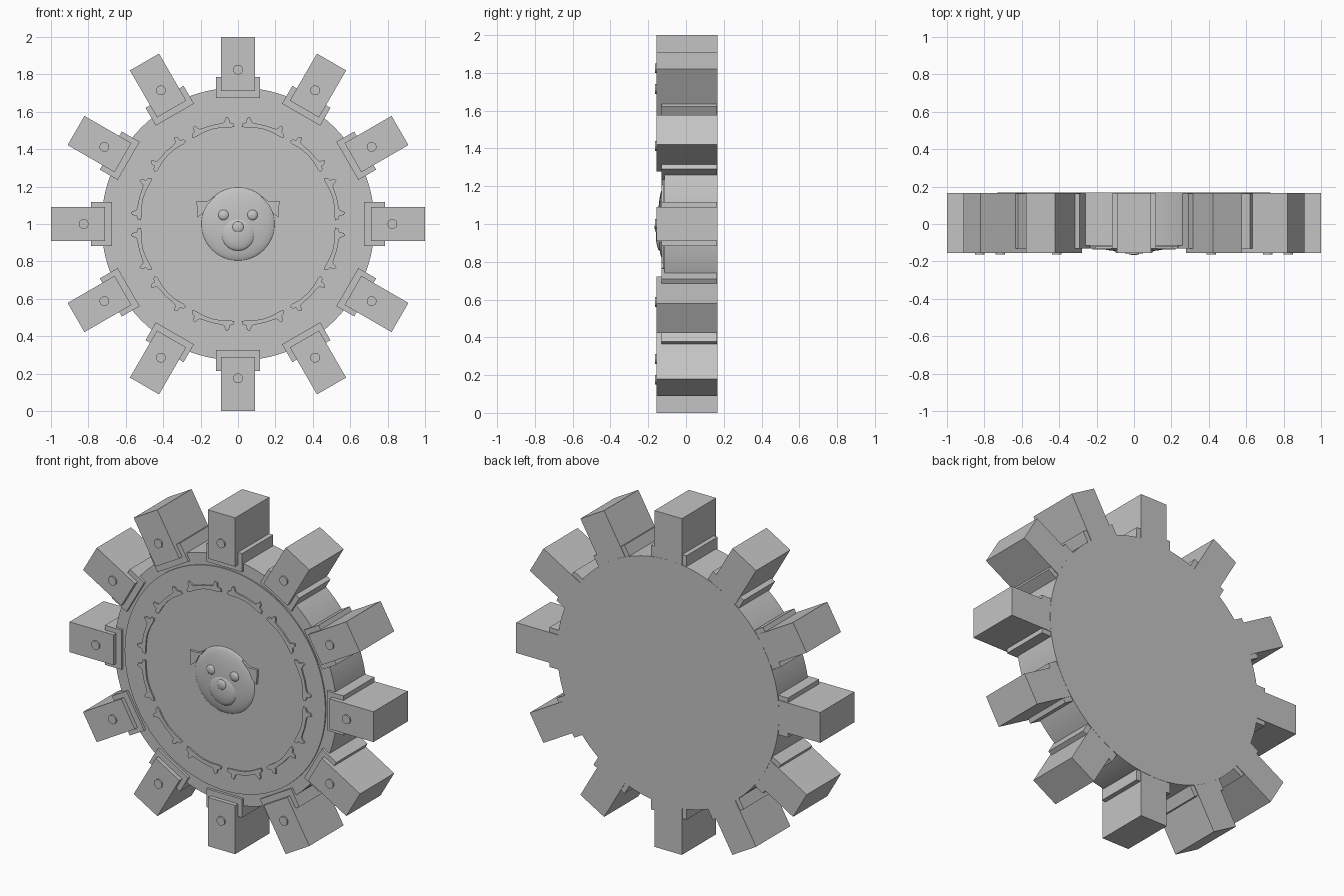
import bpy, bmesh, math
from mathutils import Matrix

cube = bpy.data.objects.get("Cube")
if cube:
    bpy.data.objects.remove(cube, do_unlink=True)

grey = bpy.data.materials.new("plain grey")
grey.use_nodes = True
COLOUR = (0.55, 0.55, 0.55, 1)
grey.diffuse_color = COLOUR
grey.node_tree.nodes["Principled BSDF"].inputs["Base Color"].default_value = COLOUR

CENTRE = 1.0   # height of the wheel axis
COUNT = 12


def finish(name, bm, smooth=False):
    """Turn a bmesh, drawn around the wheel axis, into an object."""
    bmesh.ops.recalc_face_normals(bm, faces=bm.faces)
    mesh = bpy.data.meshes.new(name)
    bm.to_mesh(mesh)
    bm.free()
    mesh.materials.append(grey)
    obj = bpy.data.objects.new(name, mesh)
    bpy.context.collection.objects.link(obj)
    obj.location.z = CENTRE
    if smooth:
        bpy.ops.object.select_all(action='DESELECT')
        obj.select_set(True)
        bpy.context.view_layer.objects.active = obj
        bpy.ops.object.shade_smooth_by_angle(angle=math.radians(35))
    return obj


def box(name, width, low, high, front, back):
    bm = bmesh.new()
    m = (Matrix.Translation((0, (front + back) / 2, (low + high) / 2))
         @ Matrix.Diagonal((width, back - front, high - low, 1)))
    bmesh.ops.create_cube(bm, size=1, matrix=m)
    return finish(name, bm)


def disc(name, radius, front, back, z=0, sides=128):
    bm = bmesh.new()
    m = (Matrix.Translation((0, (front + back) / 2, z))
         @ Matrix.Rotation(math.pi / 2, 4, 'X'))
    bmesh.ops.create_cone(bm, cap_ends=True, segments=sides, radius1=radius,
                          radius2=radius, depth=back - front, matrix=m)
    return finish(name, bm, True)


def dome(name, x, y, z, radius, depth):
    bm = bmesh.new()
    m = (Matrix.Translation((x, y, z))
         @ Matrix.Diagonal((radius, depth, radius, 1))
         @ Matrix.Rotation(math.pi / 2, 4, 'X'))
    bmesh.ops.create_uvsphere(bm, u_segments=48, v_segments=24, radius=1, matrix=m)
    return finish(name, bm, True)


def plate(name, outline, front, back):
    bm = bmesh.new()
    face = bm.faces.new([bm.verts.new((x, back, z)) for x, z in outline])
    new = bmesh.ops.extrude_face_region(bm, geom=[face])["geom"]
    verts = [v for v in new if isinstance(v, bmesh.types.BMVert)]
    bmesh.ops.translate(bm, verts=verts, vec=(0, front - back, 0))
    return finish(name, bm)


def around(obj, offset=0):
    """Repeat a part evenly around the wheel axis."""
    step = 2 * math.pi / COUNT
    obj.rotation_euler.y = offset
    for i in range(1, COUNT):
        copy = obj.copy()
        copy.rotation_euler.y = offset + i * step
        bpy.context.collection.objects.link(copy)


# Wheel body with its slightly raised face
disc("wheel_body", 0.73, -0.115, 0.168)
disc("face_plate", 0.66, -0.122, 0)

# Teeth, the collars round their roots, and their pegs
around(box("tooth", 0.18, 0.71, 1.0, -0.155, 0.167))
around(box("tooth_collar", 0.235, 0.675, 0.785, -0.13, 0.163))
around(disc("tooth_peg", 0.026, -0.164, -0.14, z=0.825, sides=32))

# Ring of curved bones
half = [(0, 0.012), (0.04, 0.011), (0.068, 0.014), (0.088, 0.044), (0.1, 0.035),
        (0.098, 0.012), (0.115, 0.006), (0.116, -0.012), (0.094, -0.016),
        (0.07, -0.014), (0.04, -0.012), (0, -0.01)]
outline = half + [(-x, z) for x, z in reversed(half[1:-1])]
bone = [(x, 0.535 + z - 1.2 * x * x) for x, z in outline]
around(plate("bone", bone, -0.131, -0.115), math.pi / COUNT)

# Animal head: flat dome, ears, muzzle, nose and eyes
dome("head", 0, -0.115, 0, 0.2, 0.034)
dome("muzzle", 0, -0.137, -0.053, 0.09, 0.023)
dome("nose", 0, -0.155, -0.017, 0.03, 0.011)
for side, label in ((1, "left"), (-1, "right")):
    dome(label + "_eye", side * 0.077, -0.143, 0.048, 0.028, 0.013)
    ear = [(0.12, 0.15), (0.165, 0.122), (0.222, 0.122), (0.216, 0.035),
           (0.185, 0.06), (0.165, 0.1)]
    plate(label + "_ear", [(side * x, z) for x, z in ear], -0.136, -0.115)
